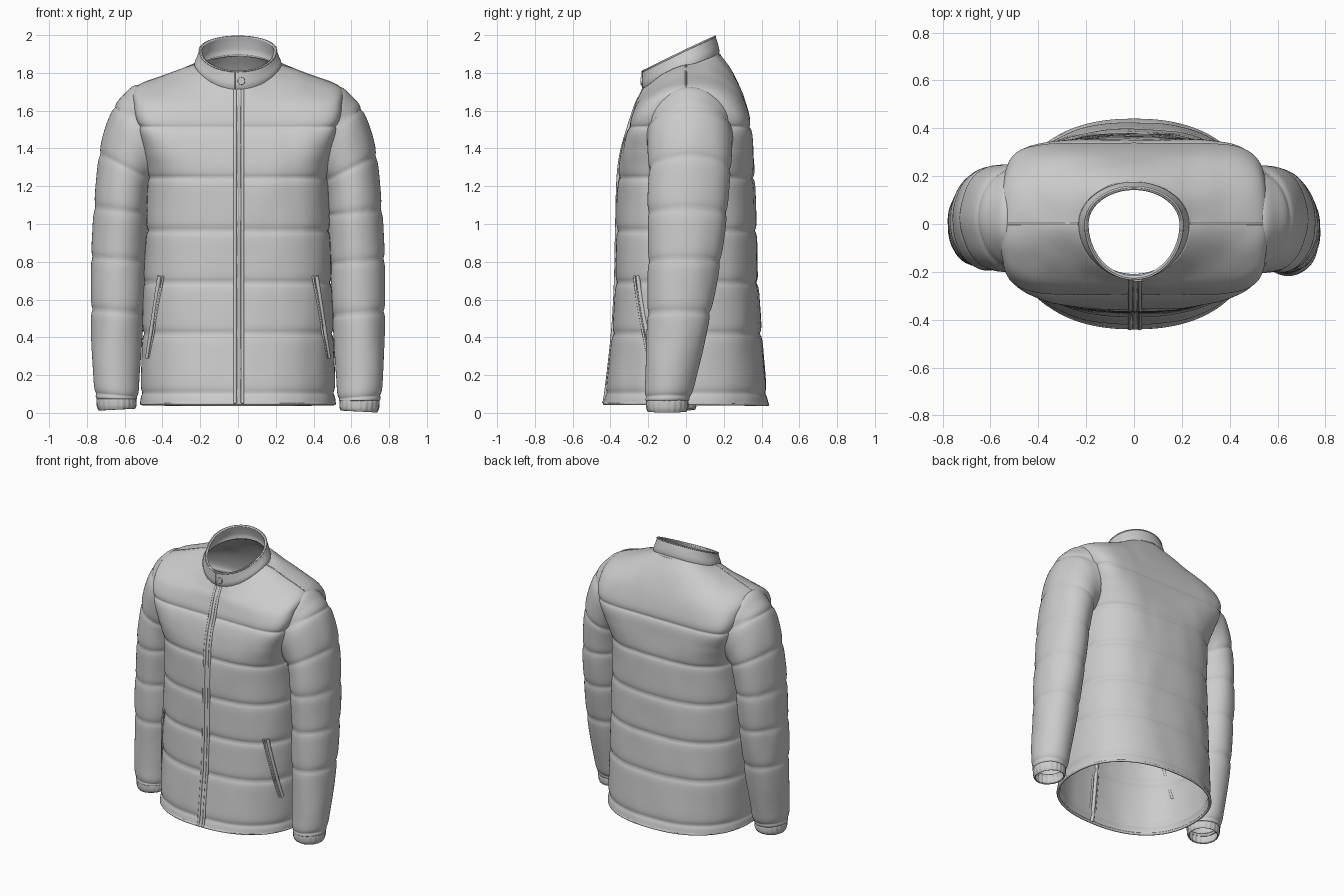
import bpy, bmesh, math
from mathutils import Vector, noise

if "Cube" in bpy.data.objects:
    bpy.data.objects.remove(bpy.data.objects["Cube"])


def blend(keys, t):
    """Smooth (Catmull-Rom) interpolation through key tuples, t in 0..len-1."""
    i = min(int(t), len(keys) - 2)
    f = t - i
    a, b, c, d = (keys[max(0, min(len(keys) - 1, i + o))] for o in (-1, 0, 1, 2))
    return [q + f * ((r - p) / 2 + f * ((2 * p - 5 * q + 4 * r - s) / 2
            + f * (3 * q - p - 3 * r + s) / 2)) for p, q, r, s in zip(a, b, c, d)]


def hoop(k, a):
    """Body ring: half width, front y, back y, front z, side z, back z, squareness, slope power."""
    w, yf, yb, zf, zs, zb, n = k[:7]
    power = k[7] if len(k) > 7 else 1.5
    c, s = math.cos(a), math.sin(a)
    y, z = (yb, zb) if s > 0 else (yf, zf)
    return Vector((w * math.copysign(abs(c) ** (2 / n), c),
                   y * abs(s) ** (2 / n), zs + (z - zs) * abs(s) ** power))


def arm(k, a):
    """Sleeve ring: outer x, z, inner x, z, centre y, half depth."""
    ox, oz, ix, iz, yc, r = k
    c = math.cos(a)
    return Vector(((ox + ix) / 2 + (ox - ix) / 2 * c, yc - r * math.sin(a),
                   (oz + iz) / 2 + (oz - iz) / 2 * c))


def loft(name, keys, ring, steps, seg, puff=None, hole=None, thick=0):
    bm = bmesh.new()
    rows = []
    for i in range((len(keys) - 1) * steps + 1):
        k = blend(keys, i / steps)
        rows.append([bm.verts.new(ring(k, 2 * math.pi * j / seg)) for j in range(seg)])
    for lo, hi in zip(rows, rows[1:]):
        for j in range(seg):
            n = (j + 1) % seg
            bm.faces.new((lo[j], lo[n], hi[n], hi[j]))
    bm.normal_update()
    if puff:
        for v, d in [(v, v.normal * puff(v.co)) for v in bm.verts]:
            v.co += d
    if hole:
        bmesh.ops.delete(bm, geom=[f for f in bm.faces if hole(f.calc_center_median())],
                         context='FACES')
    me = bpy.data.meshes.new(name)
    bm.to_mesh(me)
    bm.free()
    me.shade_smooth()
    ob = bpy.data.objects.new(name, me)
    bpy.context.collection.objects.link(ob)
    if thick:
        m = ob.modifiers.new("cloth", 'SOLIDIFY')
        m.thickness, m.offset = thick, -1
    return ob


def cord(name, pts, radius, closed=False, mirror=False):
    cu = bpy.data.curves.new(name, 'CURVE')
    cu.dimensions = '3D'
    cu.bevel_depth, cu.bevel_resolution, cu.use_fill_caps = radius, 2, True
    sp = cu.splines.new('POLY')
    sp.points.add(len(pts) - 1)
    for p, q in zip(sp.points, pts):
        p.co = (*q, 1)
    sp.use_cyclic_u = closed
    ob = bpy.data.objects.new(name, cu)
    bpy.context.collection.objects.link(ob)
    if mirror:
        ob.modifiers.new("mirror", 'MIRROR')


def quilt(h, seams, p, depth):
    """Pinched in at each seam, padded out between, with faint puckers."""
    d = min(abs(h - s) for s in seams)
    pucker = 0.004 * noise.noise(Vector((p.x * 9, p.y * 9, p.z * 4)))
    return depth * (1 - math.exp(-d / 0.018)) - 0.6 * depth + pucker


def body_puff(p):
    return quilt(p.z, (0.105, 0.42, 0.69, 0.965, 1.245, 1.515), p, .012)


def sleeve_puff(p):
    k = 0.08 + 0.42 * max(0, min(1, (p.z - 1.05) / 0.2))
    return quilt(p.z - k * (p.x - 0.6), (0.08, 0.525, 0.8, 1.058, 1.295, 1.58), p, .01)


# Body shell, open at hem, neck and armholes
body = [
    (.515, -.435, .435, .05, .05, .045, 2.3),
    (.512, -.423, .425, .11, .11, .11, 2.35),
    (.502, -.388, .397, .42, .42, .42, 2.5),
    (.495, -.372, .38, .69, .69, .69, 2.6),
    (.484, -.366, .37, .965, .965, .965, 2.7),
    (.475, -.358, .36, 1.245, 1.245, 1.245, 3.2),
    (.495, -.338, .352, 1.39, 1.39, 1.39, 4.6),
    (.528, -.302, .342, 1.515, 1.515, 1.515, 6.5),
    (.55, -.278, .318, 1.59, 1.625, 1.62, 5),
    (.538, -.258, .275, 1.645, 1.72, 1.735, 2.6),
    (.38, -.242, .23, 1.675, 1.785, 1.825, 2.05),
    (.232, -.225, .175, 1.71, 1.838, 1.9, 2),
]
loft("jacket_body", body, hoop, 18, 112, body_puff,
     lambda c: abs(c.x) > .3 and ((c.y - .01) / .18) ** 2 + ((c.z - 1.45) / .17) ** 2 < 1,
     thick=.008)

# Sleeves and gathered cuffs; the left arm hangs slightly further back
sleeve = [
    (.46, 1.67, .42, 1.23, .02, .2),
    (.535, 1.722, .45, 1.2, .02, .222),
    (.60, 1.675, .455, 1.195, .02, .222),
    (.66, 1.595, .462, 1.18, .02, .22),
    (.718, 1.42, .472, 1.13, .02, .214),
    (.752, 1.17, .48, 1.03, .01, .208),
    (.77, .9, .488, .84, -.003, .194),
    (.776, .65, .497, .62, -.025, .176),
    (.772, .4, .51, .38, -.052, .152),
    (.764, .2, .525, .19, -.08, .132),
    (.755, .08, .53, .075, -.098, .119),
    (.735, .065, .545, .065, -.101, .1),
]
cuff = [
    (.735, .085, .548, .085, -.1, .1),
    (.748, .065, .54, .065, -.1, .11),
    (.746, .025, .538, .03, -.1, .11),
    (.736, .002, .546, .012, -.1, .102),
]


def cuff_ring(k, a):
    ripple = 1 + .014 * math.cos(20 * a)
    return arm(k[:5] + [k[5] * ripple], a) + Vector(((ripple - 1) * .1 * math.cos(a), 0, 0))


for side, sign, swing in (("right", 1, 0), ("left", -1, .045)):
    def swung(keys):
        return [(*k[:4], k[4] + swing * max(0, 1.3 - k[3]) / 1.3, k[5]) for k in keys]
    for ob in (loft(side + "_sleeve", swung(sleeve), arm, 16, 64, sleeve_puff),
               loft(side + "_cuff", swung(cuff), cuff_ring, 4, 120, thick=.008)):
        ob.scale.x = sign
        ob.location.z = .01 if sign < 0 else 0

# Stand-up collar with its seams
collar = [
    (.232, -.222, .175, 1.705, 1.833, 1.895, 2, 1.5),
    (.228, -.232, .176, 1.735, 1.86, 1.925, 2, 1.3),
    (.214, -.232, .166, 1.775, 1.893, 1.965, 2, 1.1),
    (.203, -.23, .155, 1.812, 1.925, 1.997, 2, 1),
]
loft("collar", collar, hoop, 5, 96, thick=.014)
circle = [2 * math.pi * j / 96 for j in range(96)]
cord("collar_base_seam", [hoop(collar[0], a) for a in circle], .009, True)
cord("collar_top_edge", [hoop(collar[3], a) + Vector((0, 0, -.004)) for a in circle], .005, True)

# Collar snap and overlap edge
bpy.ops.mesh.primitive_cylinder_add(vertices=32, radius=.02, depth=.014,
                                    location=(.018, -.234, 1.757),
                                    rotation=(math.radians(90), 0, 0))
snap = bpy.context.object
snap.name = "collar_snap"
bev = snap.modifiers.new("round", 'BEVEL')
bev.width, bev.segments = .004, 2
cord("collar_overlap_edge",
     [hoop(blend(collar, t / 4), -math.pi / 2) + Vector((-.018, 0, 0)) for t in range(13)], .004)

# Front zip: two piped edges with the zip between
centre = [hoop(blend(body, t / 8), -math.pi / 2) for t in range(8 * 11 + 1)]
for name, x, r, out in (("zip_edge_left", -.016, .009, .001), ("zip_edge_right", .024, .009, .001),
                        ("zip_teeth", .004, .013, -.006)):
    cord(name, [p + Vector((x, -out, 0)) for p in centre], r)


def on_front(x, z):
    """Point on the front of the body at a given x and height (below the chest)."""
    i = max(j for j in range(6) if body[j][3] <= z)
    k = blend(body, i + (z - body[i][3]) / (body[i + 1][3] - body[i][3]))
    y = k[1] * max(0, 1 - (x / k[0]) ** k[6]) ** (1 / k[6])
    return Vector((x, y, z))


# Slanted welt pockets
for name, dx, r in (("pocket_welt", .006, .011), ("pocket_inner_edge", -.014, .006)):
    cord(name, [on_front(.408 + .068 * t / 12 + dx * (1 - t / 24), .725 - .435 * t / 12)
                + Vector((.002, -.003, 0)) for t in range(13)], r, mirror=True)

# Shoulder seams and hem piping
cord("shoulder_seam", [hoop(blend(body, 9 + t / 6), 0) + Vector((0, 0, .003)) for t in range(13)],
     .005, mirror=True)
cord("hem_edge", [hoop(body[0], a) * .992 for a in circle], .009, True)
